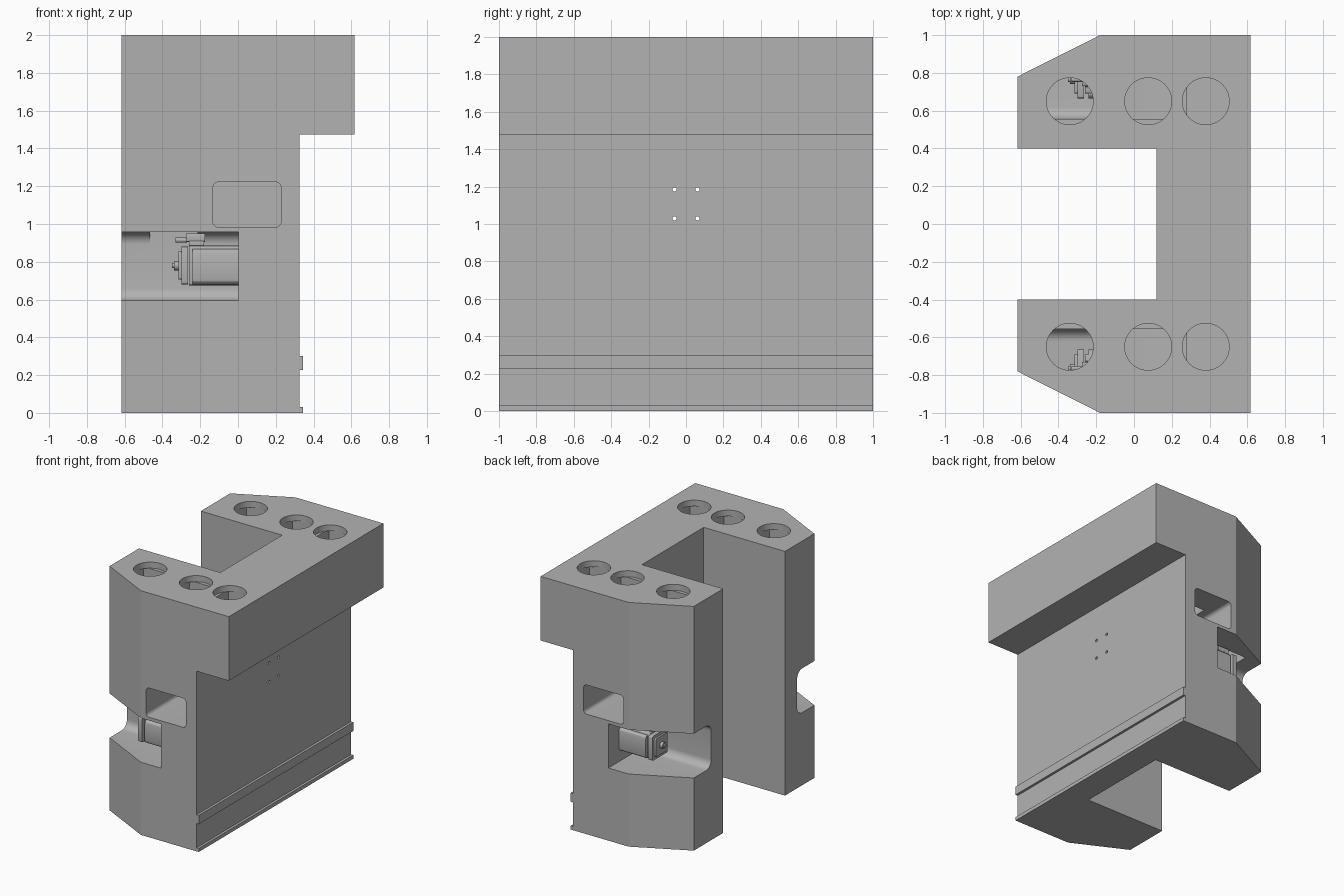
import bpy, bmesh, math
from mathutils import Matrix

if "Cube" in bpy.data.objects:
    bpy.data.objects.remove(bpy.data.objects["Cube"], do_unlink=True)

grey = bpy.data.materials.new("machine grey")
grey.use_nodes = True
grey.diffuse_color = (0.45, 0.45, 0.45, 1)
grey.node_tree.nodes["Principled BSDF"].inputs["Base Color"].default_value = (0.45, 0.45, 0.45, 1)


def finish(name, bm):
    bmesh.ops.recalc_face_normals(bm, faces=bm.faces)
    mesh = bpy.data.meshes.new(name)
    bm.to_mesh(mesh)
    bm.free()
    mesh.materials.append(grey)
    obj = bpy.data.objects.new(name, mesh)
    bpy.context.collection.objects.link(obj)
    return obj


def box(name, x, y, z, round_axis=None, radius=0, segments=8):
    """Box from (low, high) ranges; edges along round_axis may be rounded."""
    y = sorted(y)
    bm = bmesh.new()
    bmesh.ops.create_cube(bm, size=1)
    for v in bm.verts:
        v.co = [r[0] if c < 0 else r[1] for c, r in zip(v.co, (x, y, z))]
    if round_axis is not None:
        edges = [e for e in bm.edges
                 if abs((e.verts[0].co - e.verts[1].co).normalized()[round_axis]) > 0.9]
        bmesh.ops.bevel(bm, geom=edges, offset=radius, segments=segments,
                        profile=0.5, affect='EDGES')
    return finish(name, bm)


def cylinder(name, centre, radius, length, axis='Z', sides=48):
    bm = bmesh.new()
    turn = Matrix.Rotation(math.pi / 2, 4, 'Y') if axis == 'X' else Matrix()
    bmesh.ops.create_cone(bm, cap_ends=True, segments=sides, radius1=radius, radius2=radius,
                          depth=length, matrix=Matrix.Translation(centre) @ turn)
    return finish(name, bm)


def cut(target, cutter):
    mod = target.modifiers.new("cut", 'BOOLEAN')
    mod.operation = 'DIFFERENCE'
    mod.solver = 'EXACT'
    mod.object = cutter
    bpy.context.view_layer.objects.active = target
    bpy.ops.object.modifier_apply(modifier=mod.name)
    bpy.data.objects.remove(cutter, do_unlink=True)


def smooth(obj):
    bpy.ops.object.select_all(action='DESELECT')
    obj.select_set(True)
    bpy.context.view_layer.objects.active = obj
    bpy.ops.object.shade_smooth_by_angle(angle=math.radians(20))


# Main casting: U-shaped plan with chamfered outer corners
half_plan = [(0.617, 1), (-0.18, 1), (-0.617, 0.78), (-0.617, 0.4), (0.12, 0.4)]
plan = half_plan + [(px, -py) for px, py in reversed(half_plan)]
bm = bmesh.new()
base = bm.faces.new([bm.verts.new((px, py, 0)) for px, py in plan])
top = bmesh.ops.extrude_face_region(bm, geom=[base])["geom"]
bmesh.ops.translate(bm, vec=(0, 0, 2), verts=[g for g in top if isinstance(g, bmesh.types.BMVert)])
body = finish("body_casting", bm)

# Space below the overhanging head
cut(body, box("cutter", (0.325, 0.8), (-1.2, 1.2), (-0.2, 1.475)))

for s in (-1, 1):
    # Open motor recess and rounded side window
    cut(body, box("cutter", (-0.8, 0.003), (s * 0.556, s * 1.3), (0.595, 0.957), 0, 0.065))
    cut(body, box("cutter", (-0.133, 0.228), (s * 0.556, s * 1.3), (0.983, 1.222), 1, 0.03))
    # Square shafts below round top openings
    for x, x_range, inner, floor in ((-0.34, (-0.465, -0.215), 0.556, 0.8),
                                     (0.075, (-0.05, 0.2), 0.556, 1.1),
                                     (0.38, (0.28, 0.505), 0.525, 1.55)):
        cut(body, box("cutter", x_range, (s * inner, s * 0.775), (floor, 1.95)))
        cut(body, cylinder("cutter", (x, s * 0.65, 2), 0.124, 0.1002))

# Four bolt holes through the rear wall
for y in (-0.061, 0.061):
    for z in (1.03, 1.185):
        cut(body, cylinder("cutter", (0.22, y, z), 0.011, 0.5, 'X', 16))
smooth(body)

# Guide rails along the wall
box("guide_rail", (0.32, 0.345), (-1, 1), (0.228, 0.3))
box("bottom_rail", (0.32, 0.345), (-1, 1), (0, 0.03))

# Motor in each recess
for side, s in (("left", 1), ("right", -1)):
    y, z = s * 0.765, 0.78

    def around(r):
        return (y - r, y + r)

    def part(name, x, r, low, high, bevel=0.015):
        obj = box(side + "_" + name, x, around(r), (low, high), 0, bevel, 3)
        smooth(obj)

    part("motor_body", (-0.24, 0.01), 0.1, z - 0.1, z + 0.09, 0.03)
    part("motor_core", (-0.26, 0.01), 0.075, z - 0.105, z + 0.105)
    part("motor_flange", (-0.3, -0.265), 0.1, z - 0.1, z + 0.1)
    part("motor_end_cap", (-0.315, -0.3), 0.075, z - 0.075, z + 0.075)
    part("connector_base", (-0.26, -0.18), 0.04, z + 0.1, z + 0.13, 0.005)
    part("connector_block", (-0.275, -0.175), 0.035, z + 0.125, z + 0.17, 0.008)
    smooth(cylinder(side + "_connector_plug", (-0.3, y, z + 0.135), 0.013, 0.06, 'X', 16))
    smooth(cylinder(side + "_shaft_collar", (-0.325, y, z), 0.025, 0.03, 'X', 24))
    smooth(cylinder(side + "_motor_shaft", (-0.335, y, z), 0.014, 0.03, 'X', 24))
